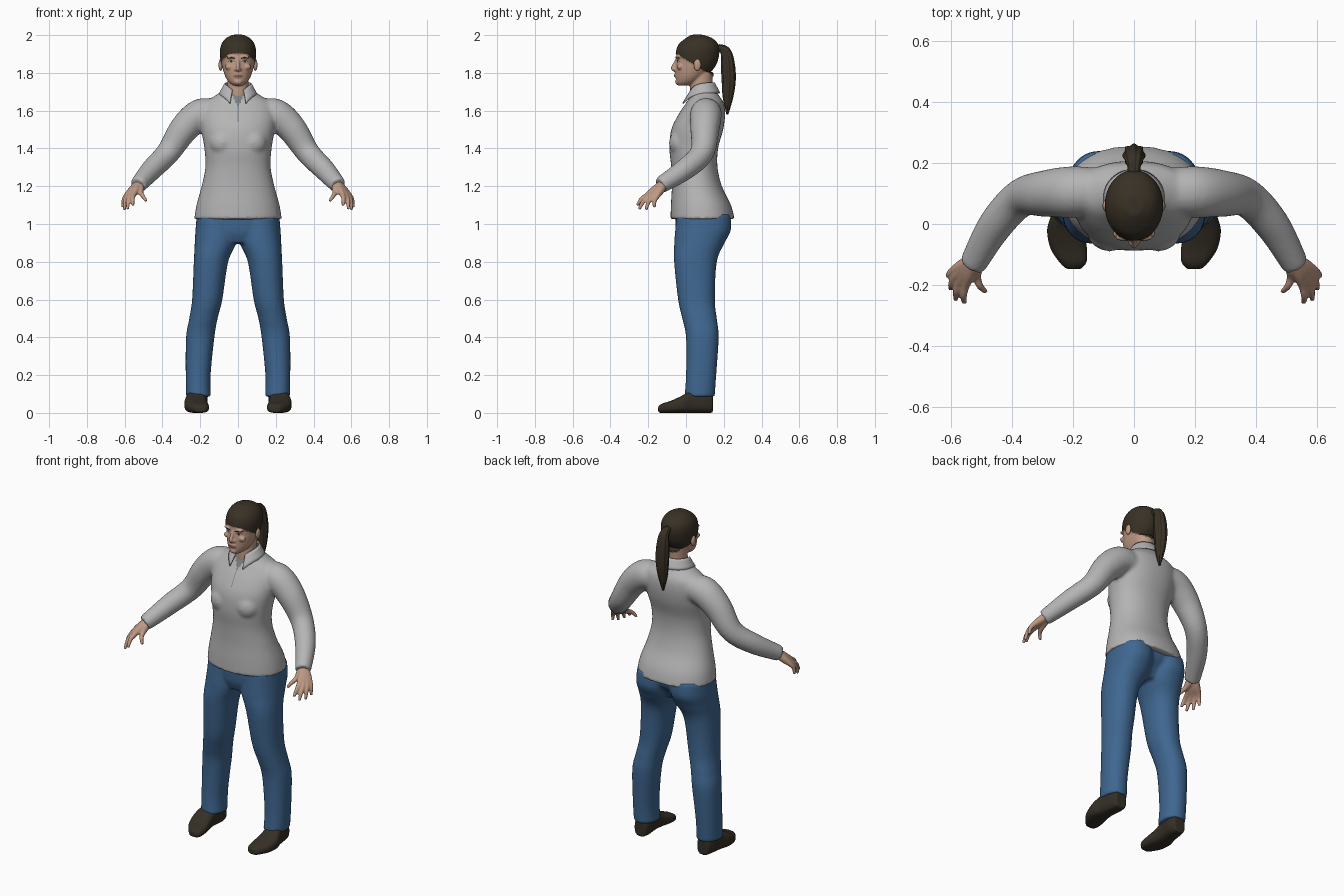
import bpy, bmesh, math
from mathutils import Vector, Matrix

if "Cube" in bpy.data.objects:
    bpy.data.objects.remove(bpy.data.objects["Cube"])


def material(name, *rgb):
    mat = bpy.data.materials.new(name)
    mat.use_nodes = True
    mat.diffuse_color = (*rgb, 1)
    mat.node_tree.nodes["Principled BSDF"].inputs["Base Color"].default_value = (*rgb, 1)
    return mat


SHIRT = material("shirt grey", .46, .46, .46)
DENIM = material("denim blue", .05, .135, .28)
SKIN = material("skin", .52, .32, .23)
HAIR = material("dark brown hair", .04, .03, .018)
LEATHER = material("shoe brown", .035, .028, .019)
UNDER = material("undershirt grey", .2, .21, .23)
LIPS = material("lip red", .3, .13, .1)
EYE = material("eye white", .45, .42, .38)
X, Y, Z = Vector((1, 0, 0)), Vector((0, 1, 0)), Vector((0, 0, 1))


def spline(keys, n=6):
    """Smooth interpolation through tuples of equal length."""
    ks = [keys[0], *keys, keys[-1]]
    out = []
    for i in range(len(keys) - 1):
        for j in range(n):
            t = j / n
            out.append([.5 * (2 * q + (r - p) * t + (2 * p - 5 * q + 4 * r - s) * t * t
                              + (3 * q - p - 3 * r + s) * t ** 3)
                        for p, q, r, s in zip(*ks[i:i + 4])])
    return out + [list(keys[-1])]


def loft(bm, keys, axes=None, power=2, ref=Z, seg=40, ridges=0):
    """Rounded rings (x, y, z, radius u, radius v) skinned along a path."""
    rows = spline(keys)
    rings = []
    for i, (x, y, z, a, b) in enumerate(rows):
        if axes:
            u, v = axes
        else:
            t = Vector(rows[min(i + 1, len(rows) - 1)][:3]) - Vector(rows[max(i - 1, 0)][:3])
            u = t.cross(ref).normalized()
            v = u.cross(t).normalized()
        ring = []
        for k in range(seg):
            w = math.tau * k / seg
            c, s = math.cos(w), math.sin(w)
            g = 1 + ridges * math.cos(w * 8)
            c = math.copysign(abs(c) ** (2 / power), c) * g
            s = math.copysign(abs(s) ** (2 / power), s) * g
            ring.append(bm.verts.new(Vector((x, y, z)) + u * a * c + v * b * s))
        rings.append(ring)
    for r, q in zip(rings, rings[1:]):
        for k in range(seg):
            m = (k + 1) % seg
            bm.faces.new((r[k], r[m], q[m], q[k]))
    bm.faces.new(rings[0][::-1])
    bm.faces.new(rings[-1])


def stack(bm, keys, power=2.2):
    """Level rings given as (z, centre x, half width, front y, back y)."""
    loft(bm, [(x, (f + b) / 2, z, w, (b - f) / 2) for z, x, w, f, b in keys], (X, Y), power)


def tube(bm, keys, side=1, **kw):
    """Round rings given as (x, y, z, radius)."""
    loft(bm, [(side * x, y, z, r, r) for x, y, z, r in keys], **kw)


def blob(bm, at, size):
    bmesh.ops.create_uvsphere(bm, u_segments=20, v_segments=12, radius=1,
                              matrix=Matrix.Translation(at) @ Matrix.Diagonal((*size, 1)))


def finish(bm, name, *mats, voxel=0, smooth=4):
    """Turn the bmesh into an object; a voxel size fuses its pieces."""
    bmesh.ops.recalc_face_normals(bm, faces=bm.faces)
    obj = bpy.data.objects.new(name, bpy.data.meshes.new(name))
    bm.to_mesh(obj.data)
    bm.free()
    bpy.context.collection.objects.link(obj)
    if voxel:
        mod = obj.modifiers.new("fuse", "REMESH")
        mod.mode, mod.voxel_size = "VOXEL", voxel
        mod = obj.modifiers.new("soften", "SMOOTH")
        mod.factor, mod.iterations = .5, smooth
        graph = bpy.context.evaluated_depsgraph_get()
        mesh = bpy.data.meshes.new_from_object(obj.evaluated_get(graph))
        obj.modifiers.clear()
        obj.data = mesh
    obj.data.materials.clear()
    for mat in mats:
        obj.data.materials.append(mat)
    obj.data.shade_smooth()
    return obj


def decal(name, target, mat, columns, rows=4):
    """Thin plate laid on the front of a part: columns of (x, z, half height)."""
    bpy.context.view_layer.update()
    bm = bmesh.new()
    grid = []
    for x, z, h in columns:
        line = []
        for r in range(rows + 1):
            p = Vector((x, -1, z + h * (2 * r / rows - 1)))
            hit, where, _, _ = target.ray_cast(p, Y)
            line.append(bm.verts.new((where if hit else p + Y) - Y * .002))
        grid.append(line)
    for a, b in zip(grid, grid[1:]):
        for r in range(rows):
            bm.faces.new((a[r], b[r], b[r + 1], a[r + 1]))
    return finish(bm, name, mat)


# Shirt: trunk, bust and sleeves fused into one cloth
bm = bmesh.new()
stack(bm, [(1.025, 0, .232, -.082, .258), (1.1, 0, .22, -.08, .238), (1.2, 0, .193, -.075, .19),
           (1.3, 0, .173, -.078, .167), (1.4, 0, .178, -.088, .17), (1.5, 0, .195, -.078, .197),
           (1.58, 0, .2, -.04, .207), (1.64, 0, .18, 0, .2), (1.68, 0, .12, .022, .175),
           (1.715, 0, .068, .03, .15)])
for side in (1, -1):
    blob(bm, (side * .08, -.02, 1.43), (.075, .07, .075))
    tube(bm, [(.12, .11, 1.585, .075), (.2, .105, 1.578, .084), (.285, .1, 1.505, .077),
              (.37, .085, 1.378, .063), (.455, -.005, 1.29, .057), (.53, -.135, 1.205, .044)], side)
shirt = finish(bm, "shirt", SHIRT, UNDER, voxel=.01, smooth=5)
for f in shirt.data.polygons:
    x, y, z = f.center
    f.material_index = int(y < .07 and abs(x) < (z - 1.62) * .5)
decal("placket", shirt, UNDER, [(-.002, 1.58, .04), (.002, 1.58, .04)], 8)

# Collar: folded band that drops to points at the front
bm = bmesh.new()
grid = []
for i in range(41):
    t = i / 20 - 1
    a = t * 2.7
    line = []
    for j in range(5):
        k = j / 4
        grow = 1 + .45 * k
        line.append(bm.verts.new((math.sin(a) * .068 * grow,
                                  .085 + math.cos(a) * .064 * grow - .018 * k * t ** 8,
                                  1.748 - .04 * t ** 4 - k * (.055 + .015 * t ** 8))))
    grid.append(line)
for a, b in zip(grid, grid[1:]):
    for j in range(4):
        bm.faces.new((a[j], b[j], b[j + 1], a[j + 1]))
collar = finish(bm, "collar", SHIRT)
mod = collar.modifiers.new("cloth", "SOLIDIFY")
mod.thickness, mod.offset = .007, 0

# Trousers: hips and two legs
bm = bmesh.new()
stack(bm, [(.9, 0, .1, -.03, .15), (.95, 0, .18, -.05, .18), (1.0, 0, .21, -.055, .215),
           (1.07, 0, .214, -.055, .22)])
for side in (1, -1):
    stack(bm, [(z, side * x, w, f, b) for z, x, w, f, b in (
        (.085, .209, .066, -.008, .152), (.2, .211, .066, 0, .16), (.4, .2, .075, 0, .173),
        (.5, .183, .075, -.02, .163), (.6, .163, .08, -.042, .153), (.8, .143, .091, -.063, .163),
        (.9, .119, .11, -.062, .205), (.97, .114, .111, -.057, .238), (1.05, .11, .108, -.05, .235))])
finish(bm, "trousers", DENIM, voxel=.01)

for side, word in ((1, "left"), (-1, "right")):
    # Shoe: rings run from toe to heel, all resting on the ground
    bm = bmesh.new()
    loft(bm, [(side * x, y, h / 2, w, h / 2) for y, x, w, h in (
        (-.147, .198, .025, .035), (-.125, .2, .045, .05), (-.08, .214, .06, .064),
        (-.02, .224, .061, .092), (.03, .219, .053, .12), (.1, .211, .05, .125),
        (.142, .21, .036, .1))], (X, Z), 2.8)
    finish(bm, word + "_shoe", LEATHER, voxel=.007, smooth=3)

    # Hand: each finger runs from the wrist through its knuckle to the tip
    bm = bmesh.new()
    for knuckle, tip in (((.553, -.203, 1.155), (.556, -.258, 1.098)),
                         ((.572, -.193, 1.148), (.584, -.248, 1.078)),
                         ((.587, -.175, 1.145), (.601, -.212, 1.075)),
                         ((.594, -.155, 1.145), (.609, -.168, 1.088)),
                         ((.515, -.175, 1.165), (.486, -.222, 1.122))):
        k, e = Vector(knuckle), Vector(tip)
        wrist = Vector((.523, -.115, 1.215)).lerp(k, .1)
        bend = k.lerp(e, .5) + Vector((.004, -.005, .006))
        tube(bm, [(*wrist, .024), (*wrist.lerp(k, .5), .022), (*k, .0145), (*bend, .0115),
                  (*e, .008)], side, seg=16)
    finish(bm, word + "_hand", SKIN, voxel=.005, smooth=3)

    # Ear
    bm = bmesh.new()
    blob(bm, (side * .092, .06, 1.842), (.011, .019, .031))
    finish(bm, word + "_ear", SKIN)

# Head: skull, neck and facial forms; the hair is the part above a sloping hairline
bm = bmesh.new()
stack(bm, [(1.733, 0, .025, -.042, .02), (1.75, 0, .048, -.051, .06), (1.78, 0, .067, -.055, .1),
           (1.82, 0, .08, -.056, .14), (1.86, 0, .088, -.052, .163), (1.91, 0, .092, -.05, .173),
           (1.95, 0, .084, -.035, .167), (1.98, 0, .062, 0, .137), (1.998, 0, .028, .03, .09)], 2)
stack(bm, [(1.63, 0, .062, .02, .15), (1.72, 0, .056, .022, .14), (1.8, 0, .056, .03, .142)], 2)
tube(bm, [(0, -.048, 1.875, .008), (0, -.058, 1.85, .009), (0, -.069, 1.824, .0115),
          (0, -.058, 1.812, .008)], ref=X, seg=20)
blob(bm, (0, -.05, 1.787), (.024, .012, .015))
blob(bm, (0, -.046, 1.752), (.022, .012, .014))
for side in (1, -1):
    blob(bm, (side * .012, -.058, 1.818), (.008, .01, .008))
    blob(bm, (side * .036, -.043, 1.884), (.026, .013, .008))
    blob(bm, (side * .046, -.032, 1.832), (.024, .016, .016))
head = finish(bm, "head", SKIN, HAIR, voxel=.005, smooth=3)
lift = set()
for f in head.data.polygons:
    x, y, z = f.center
    if z > 1.872 - .62 * y:
        f.material_index = 1
        lift.update(f.vertices)
shift = {i: head.data.vertices[i].normal * .004 for i in lift}
for i, d in shift.items():
    head.data.vertices[i].co += d

# Brows, eyes and mouth
for side, word in ((1, "left"), (-1, "right")):
    decal(word + "_brow", head, HAIR, [(side * x, z, h) for x, z, h in (
        (.015, 1.875, .003), (.03, 1.881, .004), (.045, 1.882, .003), (.058, 1.876, .001))])
    decal(word + "_eye", head, EYE, [(side * x, 1.859, h) for x, h in (
        (.02, .001), (.028, .005), (.036, .006), (.044, .005), (.051, .001))])
    iris = decal(word + "_iris", head, HAIR, [(side * x, 1.86, h) for x, h in (
        (.03, .003), (.033, .006), (.039, .006), (.042, .003))])
    iris.location.y = -.001
    decal(word + "_eyelid", head, HAIR, [(side * x, z, .0013) for x, z in (
        (.019, 1.86), (.028, 1.865), (.036, 1.867), (.044, 1.865), (.053, 1.86))])
decal("lips", head, LIPS, [(x, 1.785, h) for x, h in (
    (-.026, .001), (-.014, .006), (-.005, .008), (0, .007), (.005, .008), (.014, .006), (.026, .001))])

# Ponytail with ridged strands
bm = bmesh.new()
tube(bm, [(0, .15, 1.925, .02), (0, .185, 1.93, .02), (0, .212, 1.905, .028), (0, .222, 1.84, .035),
          (0, .226, 1.76, .035), (0, .222, 1.67, .026), (0, .219, 1.58, .005)],
     ref=X, seg=64, ridges=.07)
finish(bm, "ponytail", HAIR)
